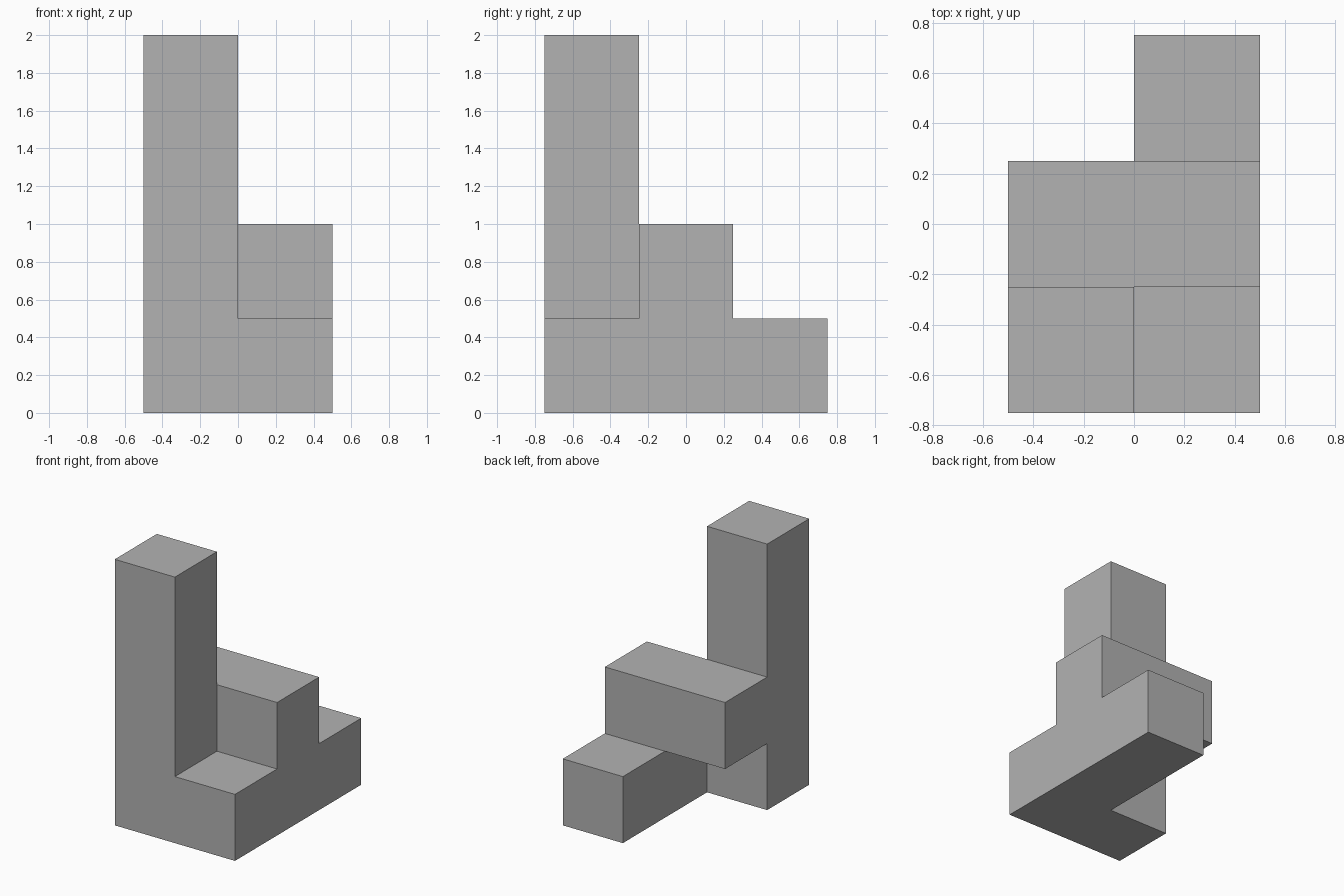
import bpy
import bmesh
import math
from mathutils import Vector

if "Cube" in bpy.data.objects:
    bpy.data.objects.remove(bpy.data.objects["Cube"], do_unlink=True)

UNIT = 0.5
ORIGIN = Vector((-0.25, -0.5, 0.25))  # centre of the first cell

grey = bpy.data.materials.new("plain grey")
grey.use_nodes = True
colour = (0.448, 0.448, 0.448, 1)
grey.diffuse_color = colour
grey.node_tree.nodes["Principled BSDF"].inputs["Base Color"].default_value = colour

# Cells of the interlocking burr, as column, row and level
tower = [(0, 0, k) for k in range(4)]
floor_bar = [(1, j, 0) for j in range(3)]
cross_bar = [(i, 1, 1) for i in range(2)]
cells = set(tower + floor_bar + cross_bar)


def add_outer_faces(bm, cell):
    """Add only the sides of a cell that no other cell covers."""
    centre = ORIGIN + Vector(cell) * UNIT
    for axis in range(3):
        for sign in (-1, 1):
            step = [0, 0, 0]
            step[axis] = sign
            if tuple(a + b for a, b in zip(cell, step)) in cells:
                continue
            normal = Vector(step)
            u = Vector([float(n == (axis + 1) % 3) for n in range(3)])
            v = normal.cross(u)
            corners = [u + v, v - u, -u - v, u - v]
            bm.faces.new([bm.verts.new(centre + (normal + c) * UNIT / 2)
                          for c in corners])


# One closed solid with each flat side merged into a single face
bm = bmesh.new()
for cell in sorted(cells):
    add_outer_faces(bm, cell)
bmesh.ops.remove_doubles(bm, verts=bm.verts, dist=0.001)
bmesh.ops.dissolve_limit(bm, angle_limit=math.radians(1),
                         verts=bm.verts, edges=bm.edges)
mesh = bpy.data.meshes.new("interlocking_block")
bm.to_mesh(mesh)
bm.free()
mesh.materials.append(grey)
block = bpy.data.objects.new("interlocking_block", mesh)
bpy.context.collection.objects.link(block)
